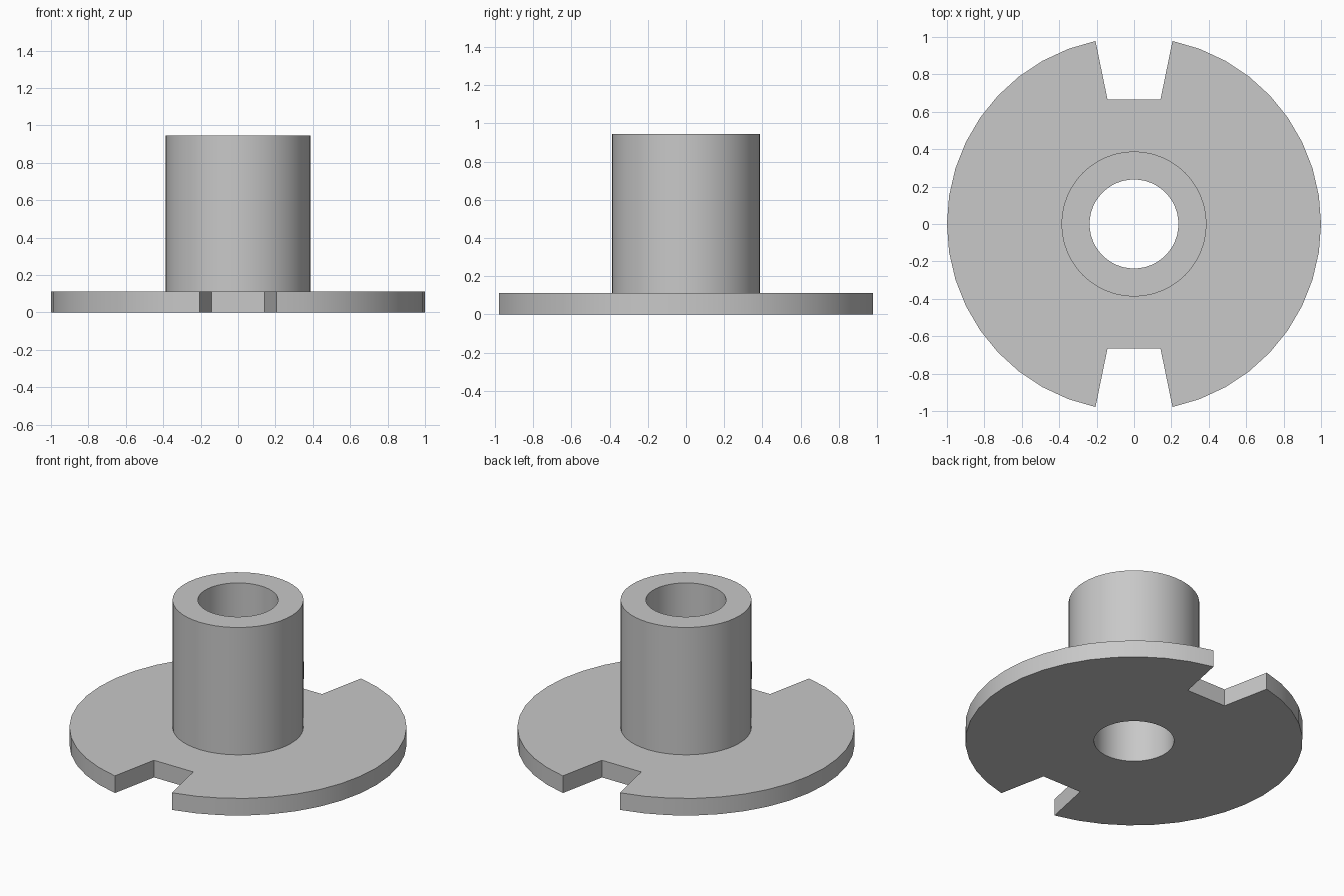
import bpy
import bmesh
from math import sin, cos, asin, pi

FLANGE_R, FLANGE_H = 1.0, 0.112
HUB_R, BORE_R, TOP = 0.388, 0.238, 0.945
NOTCH_MOUTH, NOTCH_FLOOR, NOTCH_Y = 0.206, 0.142, 0.666
ARC_STEPS, HUB_STEPS = 18, 48

cube = bpy.data.objects.get("Cube")
if cube:
    bpy.data.objects.remove(cube)

grey = bpy.data.materials.new("plain grey")
grey.use_nodes = True
color = (0.58, 0.58, 0.58, 1)
grey.diffuse_color = color
grey.node_tree.nodes["Principled BSDF"].inputs["Base Color"].default_value = color


def finish(bm, name):
    """Turn a bmesh into a shaded, coloured object."""
    bmesh.ops.recalc_face_normals(bm, faces=bm.faces)
    mesh = bpy.data.meshes.new(name)
    bm.to_mesh(mesh)
    bm.free()
    mesh.materials.append(grey)
    obj = bpy.data.objects.new(name, mesh)
    bpy.context.collection.objects.link(obj)
    bpy.ops.object.select_all(action="DESELECT")
    obj.select_set(True)
    bpy.context.view_layer.objects.active = obj
    bpy.ops.object.shade_smooth_by_angle(angle=pi / 6)
    return obj


def add_loop(bm, points):
    """Add a closed loop of edges at z = 0."""
    verts = [bm.verts.new((x, y, 0)) for x, y in points]
    return [bm.edges.new((a, b)) for a, b in zip(verts, verts[1:] + verts[:1])]


def circle(radius, steps):
    return [(radius * cos(2 * pi * i / steps), radius * sin(2 * pi * i / steps))
            for i in range(steps)]


# Flange: one side arc plus the right-angled notch floor, turned half round for the rest
reach = pi / 2 - asin(NOTCH_MOUTH / FLANGE_R)
angles = [reach * (2 * i / ARC_STEPS - 1) for i in range(ARC_STEPS + 1)]
half = [(FLANGE_R * cos(a), FLANGE_R * sin(a)) for a in angles]
half += [(NOTCH_FLOOR, NOTCH_Y), (-NOTCH_FLOOR, NOTCH_Y)]
outline = half + [(-x, -y) for x, y in half]

bm = bmesh.new()
edges = add_loop(bm, outline) + add_loop(bm, circle(BORE_R, HUB_STEPS))
bmesh.ops.triangle_fill(bm, edges=edges, use_beauty=True, normal=(0, 0, 1))
raised = bmesh.ops.extrude_face_region(bm, geom=bm.faces[:], use_keep_orig=True)
top_verts = [g for g in raised["geom"] if isinstance(g, bmesh.types.BMVert)]
bmesh.ops.translate(bm, verts=top_verts, vec=(0, 0, FLANGE_H))
finish(bm, "notched_flange")

# Hub: hollow tube turned from a bore, rim and outer wall profile
bm = bmesh.new()
profile = [(BORE_R, FLANGE_H), (BORE_R, TOP), (HUB_R, TOP), (HUB_R, FLANGE_H)]
verts = [bm.verts.new((r, 0, z)) for r, z in profile]
lines = [bm.edges.new(pair) for pair in zip(verts, verts[1:])]
bmesh.ops.spin(bm, geom=verts + lines, cent=(0, 0, 0), axis=(0, 0, 1),
               angle=2 * pi, steps=HUB_STEPS, use_merge=True)
bmesh.ops.remove_doubles(bm, verts=bm.verts, dist=0.0001)
finish(bm, "hollow_hub")
